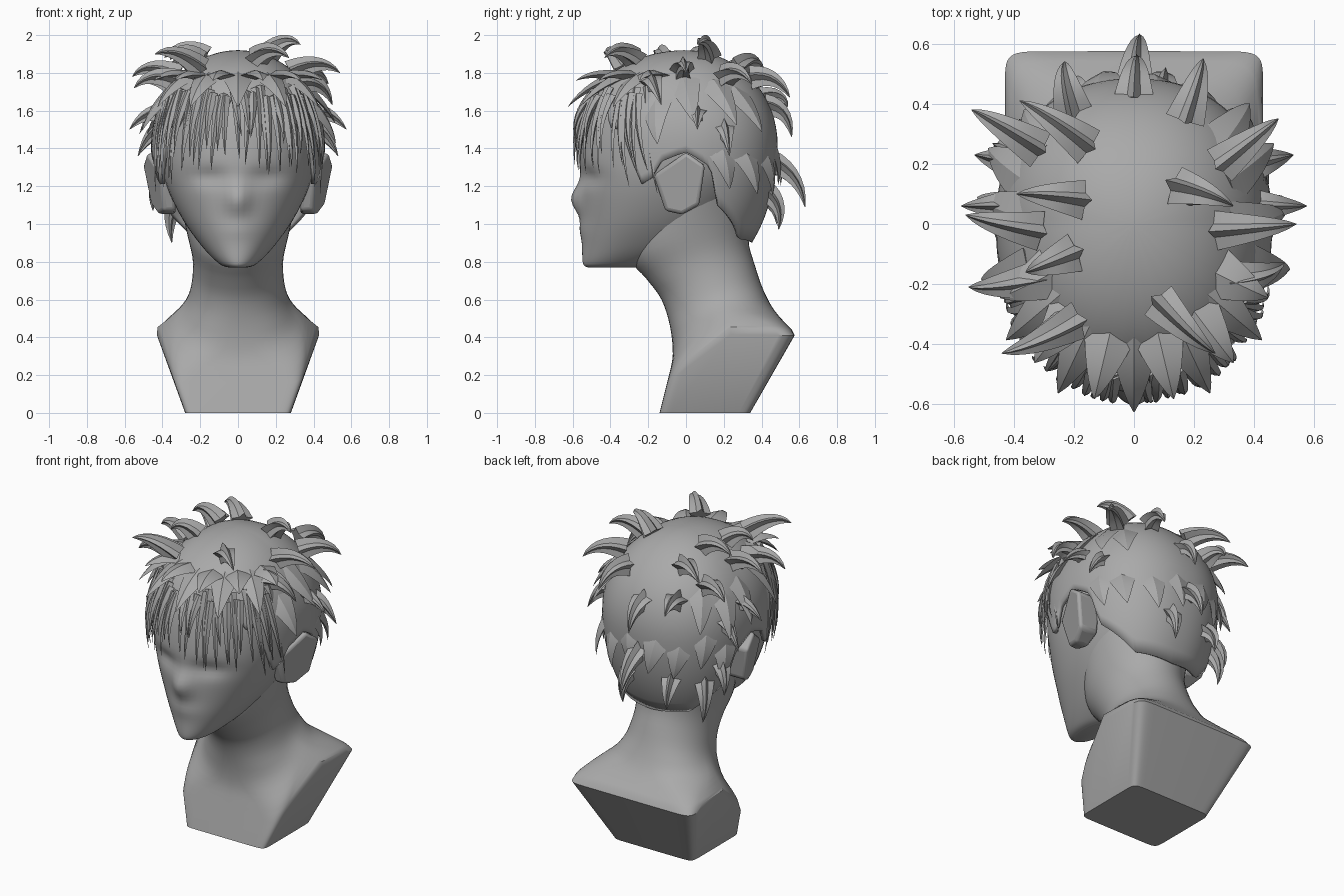
import bpy, bmesh, math, random
from mathutils import Vector

random.seed(4)
cube = bpy.data.objects.get("Cube")
if cube:
    bpy.data.objects.remove(cube)

clay = bpy.data.materials.new("grey clay")
clay.use_nodes = True
clay.diffuse_color = (0.4, 0.4, 0.4, 1)
clay.node_tree.nodes["Principled BSDF"].inputs["Base Color"].default_value = (0.4, 0.4, 0.4, 1)


def finish(name, bm, angle=40):
    bmesh.ops.recalc_face_normals(bm, faces=bm.faces)
    mesh = bpy.data.meshes.new(name)
    bm.to_mesh(mesh)
    bm.free()
    mesh.materials.append(clay)
    ob = bpy.data.objects.new(name, mesh)
    bpy.context.collection.objects.link(ob)
    bpy.ops.object.select_all(action='DESELECT')
    ob.select_set(True)
    bpy.context.view_layer.objects.active = ob
    bpy.ops.object.shade_smooth_by_angle(angle=math.radians(angle))
    return ob


def loft(bm, rings, cap_end=True):
    rows = [[bm.verts.new(p) for p in ring] for ring in rings]
    n = len(rows[0])
    for a, b in zip(rows, rows[1:]):
        for i in range(n):
            j = (i + 1) % n
            bm.faces.new((a[i], a[j], b[j], b[i]))
    bm.faces.new(rows[0])
    if cap_end:
        bm.faces.new(rows[-1])


def power(v, n):
    return math.copysign(abs(v) ** (2 / n), v) if abs(v) > 1e-6 else 0.0


def spline(rows, count):
    """Smooth list of in-between rows of a table."""
    result = []
    for k in range(count):
        t = k * (len(rows) - 1) / (count - 1)
        i = min(int(t), len(rows) - 2)
        f = t - i
        p = [rows[max(0, min(len(rows) - 1, i + j))] for j in (-1, 0, 1, 2)]
        result.append([b + .5 * f * (c - a + f * (2 * a - 5 * b + 4 * c - d + f * (3 * (b - c) + d - a)))
                       for a, b, c, d in zip(*p)])
    return result


# Bust and neck: front y, front z, back y, back z, half width, squareness, shoulder lift, taper
BUST = [(-.14, 0, .34, 0, .28, 14, 0, 0),
        (-.10, .16, .575, .41, .43, 14, .13, .22),
        (-.09, .2, .56, .44, .425, 9, .135, .2),
        (-.07, .31, .47, .54, .35, 3.2, .09, .03),
        (-.085, .46, .41, .65, .275, 2.3, .04, 0),
        (-.13, .6, .365, .78, .245, 2, 0, 0),
        (-.21, .71, .33, .92, .24, 2, 0, 0),
        (-.3, .82, .35, 1.1, .27, 2, 0, 0),
        (-.3, .98, .38, 1.3, .31, 2, 0, 0)]
rings = []
for yf, zf, yb, zb, w, n, lift, taper in BUST[:2] + spline(BUST[2:], 25):
    ring = []
    for i in range(48):
        a = math.tau * i / 48
        f, s = power(math.cos(a), n), power(math.sin(a), n)
        k = (1 - f) / 2
        ring.append((w * s * (1 - taper * max(f, 0)), yf + (yb - yf) * k,
                     zf + (zb - zf) * k + lift * abs(s) * (1 - abs(f))))
    rings.append(ring)
bm = bmesh.new()
loft(bm, rings)
finish("bust_and_neck", bm, 35)

# Head: height, front y, back y, half width
HEAD = [(.77, -.52, -.26, .05), (.79, -.545, -.18, .1), (.88, -.55, .05, .19), (1.02, -.55, .22, .29),
        (1.18, -.555, .34, .37), (1.32, -.56, .41, .41), (1.48, -.54, .43, .42),
        (1.6, -.5, .41, .4), (1.7, -.42, .36, .34), (1.8, -.26, .24, .22)]


def bump(x, z, cx, cz, sx, sz):
    return math.exp(-((x - cx) / sx) ** 2 - ((z - cz) / sz) ** 2)


rings = []
for z, yf, yb, w in spline(HEAD, 55):
    ring = []
    for i in range(64):
        a = math.tau * i / 64
        x = w * math.sin(a)
        y = (yf + yb) / 2 - (yb - yf) / 2 * power(math.cos(a), 2.2)
        if math.cos(a) > 0:
            y -= .055 * bump(x, z, 0, 1.13, .06, .08)                # nose
            y += .03 * bump(abs(x), z, .15, 1.25, .1, .05)           # eye sockets
            y -= .012 * bump(x, z, 0, .97, .1, .05)                  # mouth
        ring.append((x, y, z))
    rings.append(ring)
bm = bmesh.new()
loft(bm, rings)
finish("head", bm, 60)

# Ears: slanted plates that flare out towards the back
EAR = [(-.17, 1.26), (0, 1.38), (.1, 1.31), (.07, 1.1), (-.02, 1.05), (-.11, 1.07)]
for side, name in ((1, "left_ear"), (-1, "right_ear")):
    bm = bmesh.new()
    loft(bm, [[(side * .33, y, z) for y, z in EAR],
              [(side * (.455 + .33 * y + .16 * (z - 1.2)), y, z) for y, z in EAR]])
    ear = finish(name, bm)
    bevel = ear.modifiers.new("soft", 'BEVEL')
    bevel.width, bevel.segments = .02, 3

# Hair cap with an uneven lower edge
EDGE = [(0, 1.66), (35, 1.62), (55, 1.47), (66, 1.21), (72, 1.24), (78, 1.33), (90, 1.38),
        (104, 1.3), (110, 1.1), (140, .92), (180, .9)]
TOP = 1.92


def hair_point(deg, z, grow=1.0):
    a = math.radians(deg)
    c = power(math.cos(a), 2.2)
    d = abs(z - 1.42) / (.5 if z > 1.42 else .75)
    k = grow * math.sqrt(max(0, 1 - d ** (2 + .5 * max(c, 0))))
    return Vector((.46 * k * power(math.sin(a), 2.2), -c * k * (.55 if c > 0 else .485), z))


def hair_edge(deg):
    d = abs((deg + 180) % 360 - 180)
    for (a, za), (b, zb) in zip(EDGE, EDGE[1:]):
        if d <= b:
            return za + (zb - za) * (d - a) / (b - a)


bm = bmesh.new()
rings = []
for r in range(25):
    t = max(r / 24, .01)
    ring = []
    for i in range(120):
        low = hair_edge(i * 3)
        if low > 1.45:
            low += .035 * math.cos(i * math.pi / 3)
        ring.append(hair_point(i * 3, TOP - (TOP - low) * t ** 1.7))
    rings.append(ring)
loft(bm, rings, False)
cap = finish("hair_cap", bm, 60)
solid = cap.modifiers.new("thickness", 'SOLIDIFY')
solid.thickness, solid.offset = .025, 1


def lock(bm, base, tip, radius, arch, out, star=True, flat=1.0, steps=7):
    """Tapered curved lock; star or diamond cross-section."""
    base, tip, out = Vector(base), Vector(tip), Vector(out).normalized()
    mid = (base + tip) / 2 + out * arch * 2
    n = 10 if star else 4
    rings = []
    for s in range(steps + 1):
        t = s / steps
        p = base * (1 - t) ** 2 + mid * 2 * t * (1 - t) + tip * t * t
        d = ((mid - base) * (1 - t) + (tip - mid) * t).normalized()
        side = d.cross(out).normalized()
        up = side.cross(d)
        rad = radius * max(.02, (1 - t) ** .8)
        ring = []
        for i in range(n):
            a = math.tau * i / n + math.pi / 2 * star
            q = rad * (.55 if star and i % 2 else 1)
            ring.append(p + side * q * math.cos(a) + up * q * flat * math.sin(a))
        rings.append(ring)
    loft(bm, rings)


# Large curled spikes: base x, y, z, then tip x, y, z
SPIKES = [(-.16, .26, 1.82, -.38, .41, 1.82), (-.32, .25, 1.73, -.54, .38, 1.73),
          (-.18, .08, 1.88, -.39, .1, 1.88), (-.32, -.02, 1.78, -.56, .03, 1.78),
          (-.21, -.1, 1.86, -.36, -.16, 1.87), (-.32, -.18, 1.75, -.55, -.21, 1.72),
          (-.2, -.32, 1.82, -.44, -.43, 1.9), (.17, .35, 1.77, .23, .55, 1.67),
          (.29, .2, 1.78, .48, .35, 1.74), (.15, .12, 1.89, .33, .06, 1.95),
          (.28, -.02, 1.8, .54, 0, 1.8), (.33, -.18, 1.75, .5, -.13, 1.63),
          (.09, -.26, 1.87, .27, -.43, 1.88), (-.2, .38, 1.65, -.23, .54, 1.62),
          (0, .42, 1.62, .01, .56, 1.46), (0, .44, 1.33, .02, .63, 1.09),
          (.08, .4, 1.18, .1, .49, .97), (-.17, .37, 1.17, -.2, .48, 1.0),
          (-.3, .26, 1.15, -.35, .33, .9), (-.36, .2, 1.25, -.45, .26, 1.07)]
bm = bmesh.new()
for s in SPIKES:
    base, tip = Vector(s[:3]), Vector(s[3:])
    out = (base - Vector((0, 0, 1.35))) * .6 + Vector((0, 0, .25))
    lock(bm, base, tip, .07, .045, out)
finish("curled_spikes", bm, 30)

# Wide pointed locks along the forehead edge
bm = bmesh.new()
for i in range(11):
    deg = -65 + 13 * i
    tip = hair_point(deg * 1.03, 1.62 if i % 2 else 1.76, 1.2 if i % 2 else 1.38)
    base = hair_point(deg, 1.78, .88)
    lock(bm, base, tip, .09, .025, (base.x, base.y, .5), False, .35)
finish("forehead_locks", bm, 30)

# Thin strands fanning down over the forehead
bm = bmesh.new()
for i in range(41):
    deg = -64 + 3.2 * i + random.uniform(-1.5, 1.5)
    side = abs(deg) / 64
    end = 1.36 - .14 * side + random.uniform(-.07, .12)
    base = hair_point(deg, 1.7 + random.uniform(-.03, .03), 1.02)
    tip = hair_point(deg * 1.1 + random.uniform(-4, 4), end, 1.08 - .05 * side)
    lock(bm, base, tip, .026, .035, (base.x, base.y, 0), False, .7)
finish("fringe_strands", bm, 30)

# Broad pointed locks lying on the sides and back
bm = bmesh.new()
for side in (1, -1):
    for top, length, start in ((1.7, .22, 72), (1.42, .22, 112)):
        for k in range(4):
            deg = side * (start + 19 * k + random.uniform(-3, 3))
            high = top + random.uniform(-.06, .06)
            base = hair_point(deg, high, .93)
            tip = hair_point(deg + side * 5, high - length, random.choice((1.05, 1.09, 1.15)))
            lock(bm, base, tip, .09, .02, (base.x, base.y, .1), False, .3)
    # Outward flicks above the ears
    lock(bm, (side * .4, .06, 1.58), (side * .575, .06, 1.5), .06, .03, (0, 0, 1))
    lock(bm, (side * .4, .2, 1.5), (side * .53, .23, 1.36), .06, .03, (0, 0, 1))
finish("layered_locks", bm, 30)
